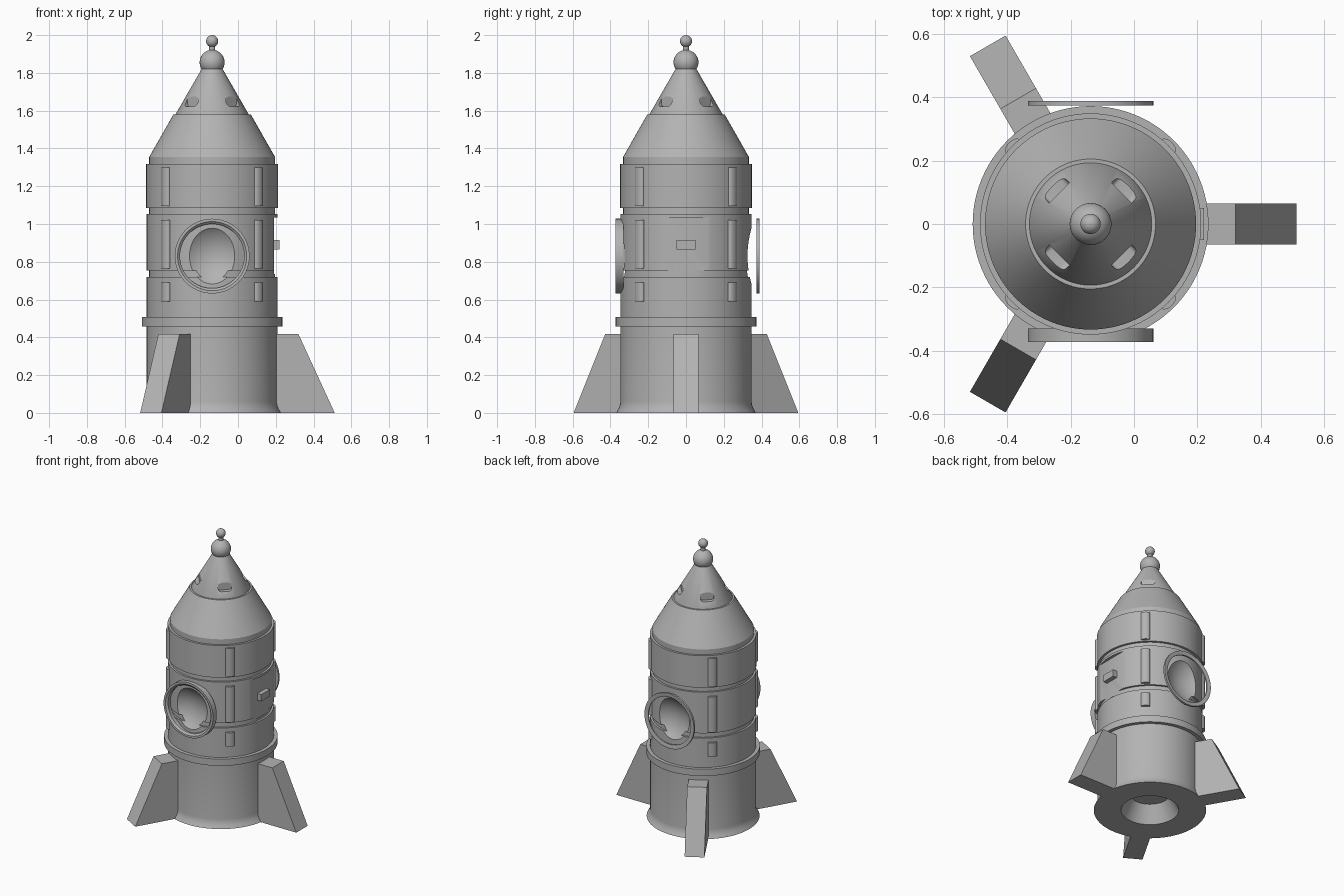
import bpy, bmesh, math
from mathutils import Matrix, Vector

if "Cube" in bpy.data.objects:
    bpy.data.objects.remove(bpy.data.objects["Cube"], do_unlink=True)

CX = -0.137  # body axis
AXIS = Matrix.Translation((CX, 0, 0))
DIAGONALS = [math.radians(45 + 90 * i) for i in range(4)]

grey = bpy.data.materials.new("plain grey")
grey.use_nodes = True
COLOUR = (0.45, 0.45, 0.45, 1)
grey.diffuse_color = COLOUR
grey.node_tree.nodes["Principled BSDF"].inputs["Base Color"].default_value = COLOUR


def finish(bm, name, matrix):
    bmesh.ops.recalc_face_normals(bm, faces=bm.faces)
    mesh = bpy.data.meshes.new(name)
    bm.to_mesh(mesh)
    bm.free()
    mesh.transform(matrix)
    mesh.materials.append(grey)
    ob = bpy.data.objects.new(name, mesh)
    bpy.context.collection.objects.link(ob)
    return ob


def smooth(ob):
    bpy.ops.object.select_all(action="DESELECT")
    ob.select_set(True)
    bpy.context.view_layer.objects.active = ob
    bpy.ops.object.shade_smooth_by_angle(angle=math.radians(30))


def lathe(name, profile, matrix=AXIS, steps=96, closed=False):
    bm = bmesh.new()
    verts = [bm.verts.new((r, 0, z)) for r, z in profile]
    pairs = list(zip(verts, verts[1:]))
    if closed:
        pairs.append((verts[-1], verts[0]))
    edges = [bm.edges.new(p) for p in pairs]
    bmesh.ops.spin(bm, geom=verts + edges, cent=(0, 0, 0), axis=(0, 0, 1),
                   angle=math.tau, steps=steps)
    bmesh.ops.remove_doubles(bm, verts=bm.verts, dist=1e-5)
    return finish(bm, name, matrix)


def box(name, size, matrix, bevel=0, along=None):
    bm = bmesh.new()
    bmesh.ops.create_cube(bm, size=1, matrix=Matrix.Diagonal((*size, 1)))
    if bevel:
        edges = [e for e in bm.edges
                 if abs((e.verts[0].co - e.verts[1].co).normalized()[along]) > 0.9]
        bmesh.ops.bevel(bm, geom=edges, offset=bevel, segments=5, profile=0.5,
                        affect="EDGES")
    return finish(bm, name, matrix)


def ball(name, radius, centre, u=48, v=24):
    bm = bmesh.new()
    bmesh.ops.create_uvsphere(bm, u_segments=u, v_segments=v, radius=radius)
    return finish(bm, name, Matrix.Translation(centre))


def cut(target, cutters):
    for cutter in cutters:
        mod = target.modifiers.new("cut", "BOOLEAN")
        mod.operation = "DIFFERENCE"
        mod.solver = "EXACT"
        mod.object = cutter
        bpy.context.view_layer.objects.active = target
        bpy.ops.object.modifier_apply(modifier=mod.name)
        bpy.data.objects.remove(cutter, do_unlink=True)


def around(angle, radius, z):
    return AXIS @ Matrix.Rotation(angle, 4, "Z") @ Matrix.Translation((radius, 0, z))


# Hull: hollow nozzle, flared foot, collar and three grooved bands
R, G = 0.347, 0.333
hull = lathe("hull", [
    (0, 0.12), (0.13, 0.12), (0.19, 0), (0.37, 0), (0.358, 0.02), (0.35, 0.04),
    (R, 0.06), (R, 0.458), (0.372, 0.458), (0.372, 0.507), (R, 0.507),
    (R, 0.72), (G, 0.72), (G, 0.755), (R, 0.755), (R, 1.052), (G, 1.052),
    (G, 1.085), (R + 0.002, 1.085), (R + 0.002, 1.317), (G, 1.317), (G, 1.355),
    (0, 1.355)])
bowls = [ball("bowl_cutter", 0.22, (CX, s * 0.51, 0.83), 96, 48) for s in (-1, 1)]
door_cut = box("door_cutter", (0.1, 0.3, 0.3),
               Matrix.Translation((CX + 0.377, 0, 0.885)))
cut(hull, bowls + [door_cut])
smooth(hull)

# Nose cone in two steps, with four rounded slots
lower_nose = lathe("lower_nose", [(0, 1.35), (0.333, 1.355), (0.205, 1.58), (0, 1.58)])
smooth(lower_nose)
upper_nose = lathe("upper_nose", [(0, 1.57), (0.193, 1.57), (0.193, 1.582),
                                  (0.05, 1.83), (0, 1.83)])
cut(upper_nose, [box("slot_cutter", (0.1, 0.09, 0.055), around(a, 0.189, 1.65), 0.016, 0)
                 for a in DIAGONALS])
smooth(upper_nose)

# Finial
smooth(ball("finial_ball", 0.066, (CX, 0, 1.856)))
smooth(lathe("finial_stem", [(0, 1.9), (0.016, 1.9), (0.016, 1.96), (0, 1.96)], steps=32))
smooth(ball("finial_tip", 0.032, (CX, 0, 1.968)))

# Door handle
box("door_handle", (0.04, 0.1, 0.05), Matrix.Translation((CX + 0.338, 0, 0.89)))

# Rounded vertical strips on each band
for i, a in enumerate(DIAGONALS):
    for j, (low, high) in enumerate([(0.59, 0.69), (0.765, 1.022), (1.095, 1.3)]):
        flat = Matrix.Diagonal((0.55, 1, 1, 1))
        h = (high - low) / 2
        strip = lathe(f"strip_{i}_{j}", [(0, -h), (0.03, -h), (0.03, h), (0, h)],
                      around(a, R, (low + high) / 2) @ flat, 24)
        smooth(strip)

# Window rims: a deep stepped one in front and a thin one behind
front = Matrix.Translation((CX, 0, 0.83)) @ Matrix.Rotation(math.pi / 2, 4, "X")
back = Matrix.Translation((CX, 0, 0.83)) @ Matrix.Rotation(-math.pi / 2, 4, "X")
smooth(lathe("front_window_rim", [(0.17, 0.33), (0.198, 0.33), (0.198, 0.372),
                                  (0.183, 0.372), (0.17, 0.36)], front, 64, True))
smooth(lathe("back_window_rim", [(0.17, 0.374), (0.198, 0.374), (0.198, 0.388),
                                 (0.183, 0.388), (0.17, 0.384)], back, 64, True))

# Three fins
for i in range(3):
    bm = bmesh.new()
    face = bm.faces.new([bm.verts.new((x, -0.065, z)) for x, z in
                         [(0.3, 0), (0.649, 0), (0.457, 0.417), (0.3, 0.417)]])
    new = bmesh.ops.extrude_face_region(bm, geom=[face])["geom"]
    bmesh.ops.translate(bm, verts=[v for v in new if isinstance(v, bmesh.types.BMVert)],
                        vec=Vector((0, 0.13, 0)))
    finish(bm, f"fin_{i}", around(math.tau * i / 3, 0, 0))
